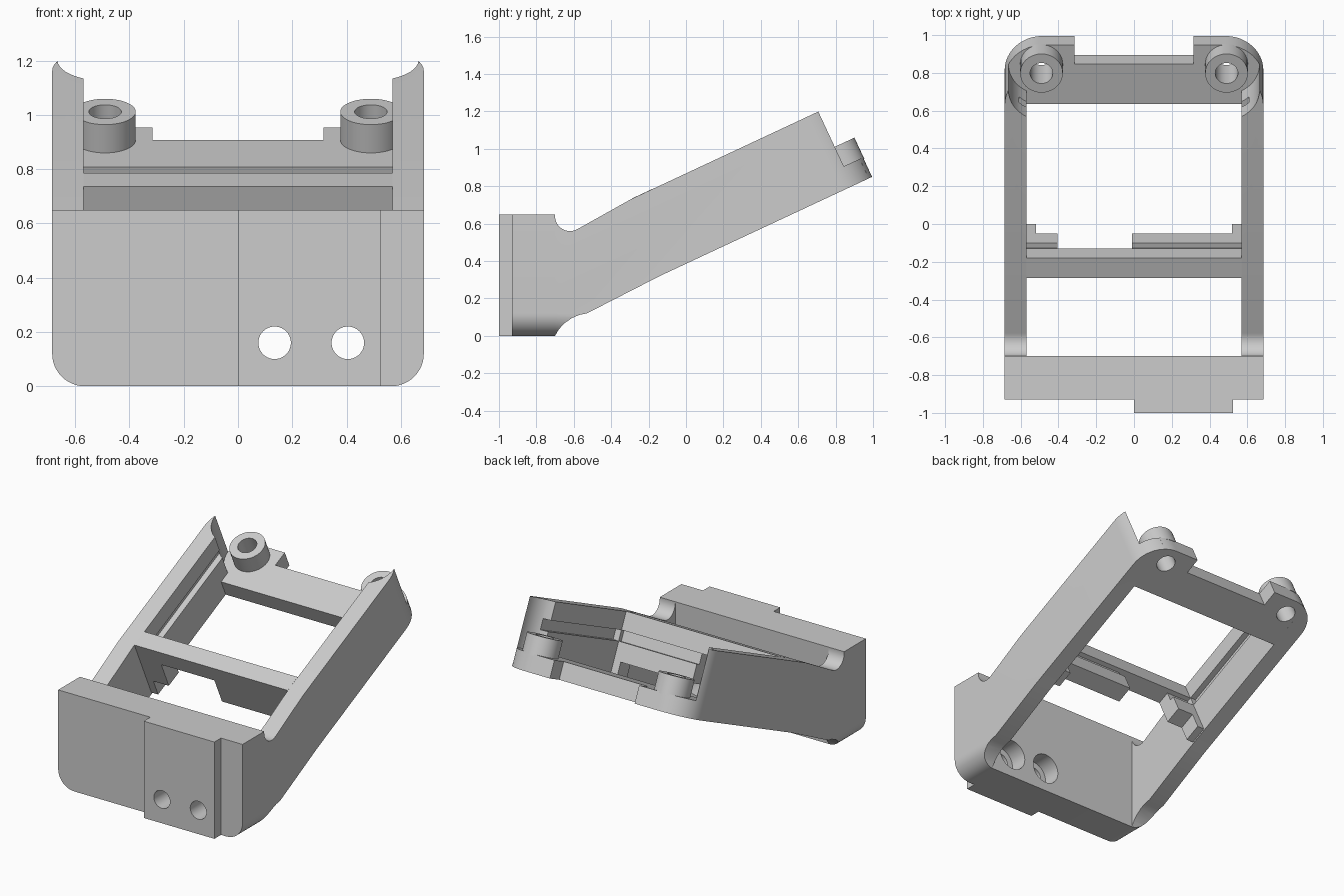
import bpy, bmesh
from math import sin, cos, radians, sqrt
from mathutils import Matrix

cube = bpy.data.objects.get("Cube")
if cube:
    bpy.data.objects.remove(cube, do_unlink=True)

grey = bpy.data.materials.new("plain grey")
grey.use_nodes = True
colour = (0.604, 0.604, 0.604, 1)
grey.diffuse_color = colour
grey.node_tree.nodes["Principled BSDF"].inputs["Base Color"].default_value = colour

# Frames: profile seen from the side, from the front, and on the tilted deck
SIDE = Matrix(((0, 0, 1, 0), (1, 0, 0, 0), (0, 1, 0, 0), (0, 0, 0, 1)))
FRONT = Matrix(((1, 0, 0, 0), (0, 0, 1, 0), (0, 1, 0, 0), (0, 0, 0, 1)))
TILT = Matrix.Translation((0, 0.995, 0.85)) @ Matrix.Rotation(radians(25), 4, 'X')

W, INNER = 0.685, 0.57          # outer and inner half widths
TOP, DECK = 0.438, 0.115        # wall height and deck thickness on the slope
BOSS_X, BOSS_U = 0.49, -0.11
FOOT_R, END_R = 0.12, 0.2       # corner radii


def arc(cx, cy, r, start, end, n=12):
    angles = [radians(start + (end - start) * i / n) for i in range(n + 1)]
    return [(cx + r * cos(a), cy + r * sin(a)) for a in angles]


def circle(cx, cy, r, n=40):
    return arc(cx, cy, r, 0, 360, n)[:-1]


def rect(x0, x1, y0, y1):
    return [(x0, y0), (x1, y0), (x1, y1), (x0, y1)]


def prism(name, points, lo, hi, frame):
    # Wind the outline so that every face points outward
    area = sum(p[0] * q[1] - q[0] * p[1] for p, q in zip(points, points[1:] + points[:1]))
    if area * frame.determinant() < 0:
        points = points[::-1]
    bm = bmesh.new()
    low = [bm.verts.new(frame @ Matrix.Translation((a, b, lo)).translation) for a, b in points]
    high = [bm.verts.new(frame @ Matrix.Translation((a, b, hi)).translation) for a, b in points]
    bm.faces.new(low[::-1])
    bm.faces.new(high)
    n = len(points)
    for i in range(n):
        j = (i + 1) % n
        bm.faces.new((low[i], low[j], high[j], high[i]))
    bm.normal_update()
    mesh = bpy.data.meshes.new(name)
    bm.to_mesh(mesh)
    bm.free()
    mesh.materials.append(grey)
    ob = bpy.data.objects.new(name, mesh)
    bpy.context.collection.objects.link(ob)
    return ob


def carve(ob, cutter):
    mod = ob.modifiers.new("carve", 'BOOLEAN')
    mod.operation, mod.solver, mod.object = 'DIFFERENCE', 'EXACT', cutter
    bpy.context.view_layer.update()
    mesh = bpy.data.meshes.new_from_object(ob.evaluated_get(bpy.context.evaluated_depsgraph_get()))
    ob.modifiers.clear()
    ob.data = mesh
    bpy.data.objects.remove(cutter, do_unlink=True)


def mirrored(ob, name):
    mesh = ob.data.copy()
    mesh.transform(Matrix.Scale(-1, 4, (1, 0, 0)))
    mesh.flip_normals()
    twin = bpy.data.objects.new(name, mesh)
    bpy.context.collection.objects.link(twin)
    return twin


def slope(u, v):
    p = (TILT @ Matrix.Translation((0, u, v))).translation
    return (p.y, p.z)


parts = []

# Front block with raised pad and two counterbored screw holes
section = arc(-W + FOOT_R, FOOT_R, FOOT_R, 180, 270) + arc(W - FOOT_R, FOOT_R, FOOT_R, 270, 360)
block = prism("front_block", section + [(W, 0.65), (-W, 0.65)], -0.93, -0.70, FRONT)
pad = prism("front_pad", rect(0, 0.525, 0, 0.65), -1.0, -0.93, FRONT)
for x in (0.135, 0.405):
    for ob in (block, pad):
        carve(ob, prism("hole", circle(x, 0.16, 0.06), -1.1, -0.6, FRONT))
    carve(block, prism("counterbore", circle(x, 0.16, 0.1), -0.82, -0.6, FRONT))
parts += [block, pad]

# Sloping side walls: round the foot and the far end, clear the boss, cut the groove
profile = [(-0.70, 0), (-0.68, 0.035), (-0.65, 0.067), (-0.61, 0.095), (-0.57, 0.112),
           (-0.53, 0.12), (-0.14, 0.32), slope(0, 0), slope(0, TOP), (-0.29, 0.733)]
profile += arc(-0.62, 0.64, 0.08, -58, -180, 14) + [(-0.70, 0.65)]
wall = prism("left_wall", profile, INNER, W, SIDE)
end = arc(W - END_R, -END_R, END_R, 0, 90) + [(W - END_R, 0.1), (0.8, 0.1), (0.8, -END_R)]
carve(wall, prism("end_rounding", end, -0.5, 1, TILT))
foot = arc(W - FOOT_R, FOOT_R, FOOT_R, 270, 360) + [(0.8, FOOT_R), (0.8, -0.1), (W - FOOT_R, -0.1)]
carve(wall, prism("foot_rounding", foot, -0.8, 0, FRONT))
carve(wall, prism("boss_clearance", circle(BOSS_X, BOSS_U, 0.175), DECK, 1, TILT))
carve(wall, prism("groove", rect(0.5, 0.61, -1.09, 0.1), 0.25, 0.32, TILT))
parts += [wall, mirrored(wall, "right_wall")]

# Rear deck with recessed middle edge
corner = [p for p in arc(W - END_R, -END_R, END_R, 0, 90, 24) if p[0] < INNER - 0.001]
half = [(INNER, -0.344), (INNER, -END_R + sqrt(END_R ** 2 - (INNER - W + END_R) ** 2))]
half += corner + [(0.315, 0), (0.315, BOSS_U)]
deck = prism("rear_deck", half + [(-x, u) for x, u in reversed(half)], 0, DECK, TILT)
for s in (1, -1):
    carve(deck, prism("hole", circle(s * BOSS_X, BOSS_U, 0.06), -1, 1, TILT))
parts.append(deck)

# Screw bosses
boss = prism("left_boss", circle(BOSS_X, BOSS_U, 0.113), DECK - 0.01, 0.23, TILT)
carve(boss, prism("hole", circle(BOSS_X, BOSS_U, 0.06), -1, 1, TILT))
parts += [boss, mirrored(boss, "right_boss")]

# Cross bar, its hanging lips and corner tabs
U0, U1 = -1.209, -1.092
parts.append(prism("cross_bar", rect(-INNER, INNER, U0, U1), 0.32, TOP, TILT))
for name, x0, x1 in (("left", -0.01, INNER), ("right", -INNER, -0.405)):
    parts.append(prism(name + "_slot_back", rect(x0, x1, U0, U1 - 0.03), 0.25, 0.32, TILT))
    parts.append(prism(name + "_lip", rect(x0, x1, U0, U1), 0.13, 0.25, TILT))
for name, x0, x1 in (("left", 0.52, INNER), ("right", -INNER, -0.52)):
    parts.append(prism(name + "_corner_tab", rect(x0, x1, U0, U1), 0.01, 0.13, TILT))

# Smooth the round surfaces, keep the edges crisp
bpy.ops.object.select_all(action='DESELECT')
for ob in parts:
    ob.select_set(True)
bpy.context.view_layer.objects.active = parts[0]
bpy.ops.object.shade_smooth_by_angle(angle=radians(30))
